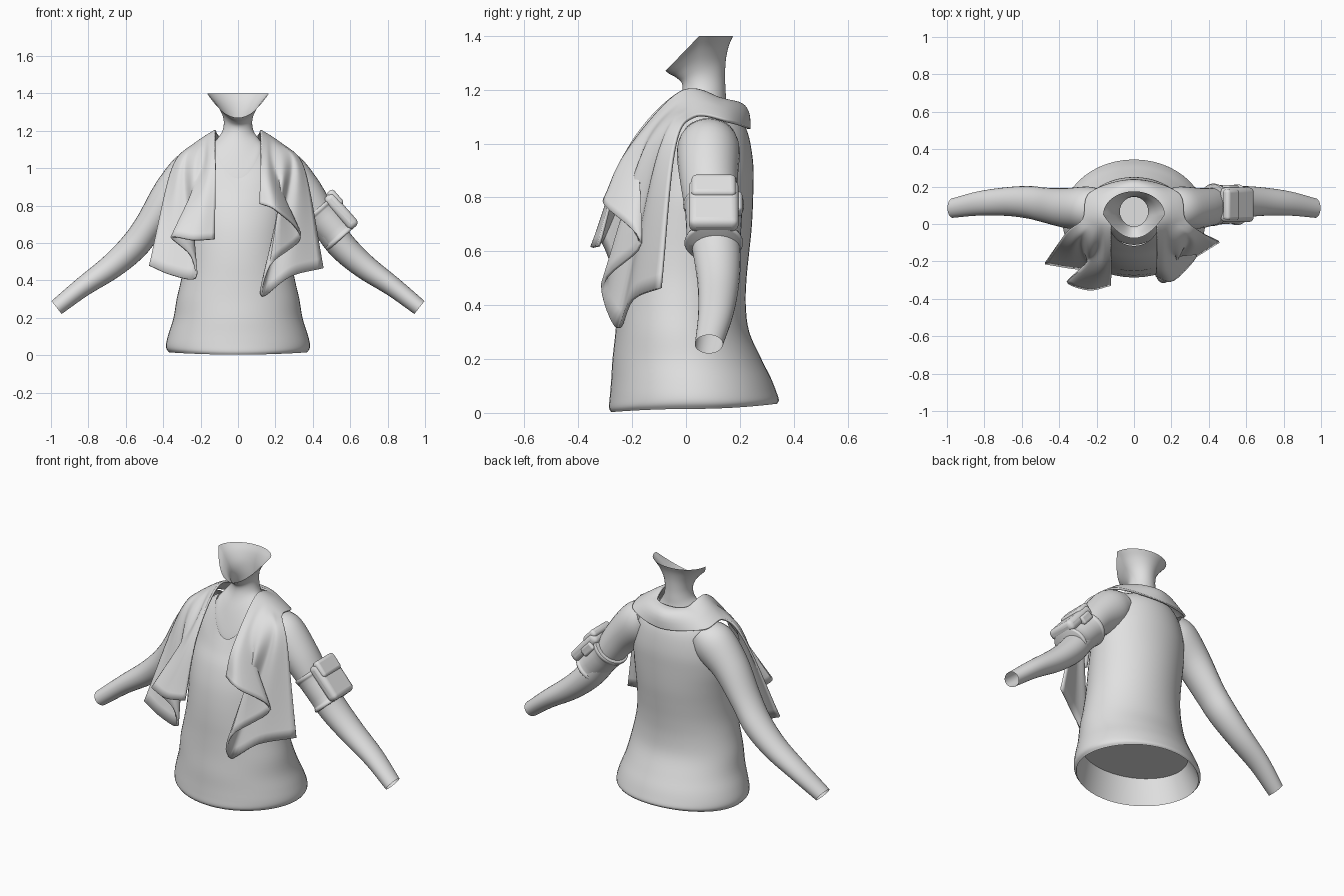
import bpy
from math import sin, cos, pi
from mathutils import Matrix, Vector

cube = bpy.data.objects.get("Cube")
if cube:
    bpy.data.objects.remove(cube, do_unlink=True)

# One plain grey for everything
grey = bpy.data.materials.new("light_grey")
grey.use_nodes = True
grey.diffuse_color = (0.75, 0.75, 0.75, 1)
for node in grey.node_tree.nodes:
    if node.type == "BSDF_PRINCIPLED":
        node.inputs["Base Color"].default_value = grey.diffuse_color
        node.inputs["Roughness"].default_value = 0.7


def finish(obj, angle=50):
    """Give an object its colour and smooth shading."""
    obj.data.materials.append(grey)
    bpy.ops.object.select_all(action="DESELECT")
    obj.select_set(True)
    bpy.context.view_layer.objects.active = obj
    bpy.ops.object.shade_smooth_by_angle(angle=angle * pi / 180)
    return obj


def spline(points, steps):
    """Smooth curve through every point; points may have any dimension."""
    first = [2 * a - b for a, b in zip(points[0], points[1])]
    last = [2 * a - b for a, b in zip(points[-1], points[-2])]
    pts = [first, *points, last]
    out = []
    for p, q, r, s in zip(pts, pts[1:], pts[2:], pts[3:]):
        for k in range(steps):
            t = k / steps
            out.append([b + t / 2 * (c - a + t * (2 * a - 5 * b + 4 * c - d
                        + t * (3 * (b - c) + d - a)))
                        for a, b, c, d in zip(p, q, r, s)])
    out.append(list(points[-1]))
    return out


def surface(name, rows, closed=True, cap_start=False, flip=False):
    """Skin a list of equally long rows of points."""
    n = len(rows[0])
    verts = [tuple(p) for row in rows for p in row]
    faces = []
    for i in range(len(rows) - 1):
        for j in range(n if closed else n - 1):
            k = (j + 1) % n
            face = (i * n + j, i * n + k, (i + 1) * n + k, (i + 1) * n + j)
            faces.append(face[::-1] if flip else face)
    if cap_start:
        faces.append(tuple(reversed(range(n))))
    mesh = bpy.data.meshes.new(name)
    mesh.from_pydata(verts, [], faces)
    mesh.update()
    obj = bpy.data.objects.new(name, mesh)
    bpy.context.collection.objects.link(obj)
    return finish(obj)


def body_ring(row, n=48):
    """Oval from half width, front y, back y, front/side/back z, and front pinch."""
    w, front, back, zf, zs, zb, *pinch = row
    power = pinch[0] if pinch else 1
    mid, depth = (front + back) / 2, (back - front) / 2
    ring = []
    for k in range(n):
        s, c = sin(2 * pi * k / n), cos(2 * pi * k / n)
        y = mid + depth * s if s > 0 else mid - depth * abs(s) ** power
        end = zb if s > 0 else zf
        ring.append((w * c, y, zs + (end - zs) * s * s))
    return ring


def body_loft(name, rows, cap_start=False):
    return surface(name, [body_ring(r) for r in spline(rows, 4)], cap_start=cap_start)


# Sleeveless shirt, hem to neckline
body_loft("shirt", [
    (.368, -.278, .338, .003, .015, .034),
    (.383, -.286, .345, .02, .035, .048),
    (.384, -.283, .335, .06, .065, .08),
    (.37, -.278, .315, .12, .12, .13),
    (.345, -.273, .28, .2, .2, .2),
    (.328, -.262, .235, .3, .3, .3),
    (.305, -.255, .222, .4, .4, .4),
    (.288, -.25, .225, .5, .5, .5),
    (.283, -.24, .235, .6, .6, .6),
    (.285, -.222, .245, .7, .7, .7),
    (.288, -.19, .25, .8, .8, .82),
    (.278, -.155, .25, .87, .9, .92),
    (.245, -.135, .235, .91, 1.02, 1.02),
    (.195, -.125, .21, .93, 1.09, 1.08),
    (.138, -.117, .17, .945, 1.13, 1.12),
])

# Turned-in hem with a closed underside
body_loft("hem_lining", [
    (.325, -.25, .265, .17, .17, .17),
    (.345, -.262, .3, .1, .1, .11),
    (.368, -.278, .338, .003, .015, .034),
], cap_start=True)

# Upper chest, neck and the flared open edge under the jaw
body_loft("neck", [
    (.2, -.1, .17, .87, 1.0, 1.0, 1),
    (.16, -.11, .165, .92, 1.08, 1.08, 1),
    (.132, -.106, .16, .955, 1.13, 1.12, 1),
    (.105, -.06, .15, 1.08, 1.165, 1.16, 1),
    (.083, -.02, .147, 1.17, 1.2, 1.2, 1),
    (.076, -.014, .145, 1.22, 1.25, 1.25, 1.1),
    (.09, -.036, .148, 1.245, 1.3, 1.31, 1.4),
    (.125, -.06, .158, 1.258, 1.355, 1.36, 1.8),
    (.165, -.076, .175, 1.27, 1.4, 1.4, 2),
])


# Arms: centre point, radius across, radius front to back
arm_rows = [
    (.18, .085, 1.02, .09, .1),
    (.25, .083, .97, .12, .117),
    (.36, .085, .86, .1, .107),
    (.47, .1, .7, .08, .094),
    (.555, .115, .585, .077, .088),
    (.675, .12, .475, .067, .077),
    (.83, .11, .365, .053, .065),
    (.97, .085, .255, .044, .052),
]


def limb(name, rows, side, steps, n=28):
    path = spline(rows, steps)
    rings = []
    for i, (x, y, z, r, ry) in enumerate(path):
        a, b = path[max(i - 1, 0)], path[min(i + 1, len(path) - 1)]
        d = Vector((b[0] - a[0], 0, b[2] - a[2])).normalized()
        ring = []
        for k in range(n):
            t = 2 * pi * k / n
            ring.append((side * (x - d.z * r * cos(t)), y + ry * sin(t),
                         z + d.x * r * cos(t)))
        rings.append(ring)
    return surface(name, rings, flip=side < 0)


for label, side in (("left", 1), ("right", -1)):
    limb(label + "_arm", arm_rows, side, 5)

# Armband on the left upper arm, with rolled lips at both ends
axis = Vector((.66, 0, -.75)).normalized()
out = Vector((-axis.z, 0, axis.x))
centre = Vector((.49, .103, .7))
band_profile = [(-.1, .09), (-.108, .102), (-.1, .11), (-.085, .108), (-.075, .104),
                (0, .1), (.07, .098), (.08, .103), (.092, .106), (.1, .098), (.095, .08)]
band_rows = []
for along, radius in band_profile:
    p = centre + axis * along
    band_rows.append((p.x, p.y, p.z, radius * .96, radius * 1.03))
limb("armband", band_rows, 1, 2, 36)


def padded_box(name, offset, size, bevel):
    """Rounded box set in the armband's frame: outward, back, along."""
    x, y, z = (v / 2 for v in size)
    verts = [(a, b, c) for a in (-x, x) for b in (-y, y) for c in (-z, z)]
    faces = [(0, 1, 3, 2), (4, 6, 7, 5), (0, 4, 5, 1), (2, 3, 7, 6), (0, 2, 6, 4), (1, 5, 7, 3)]
    mesh = bpy.data.meshes.new(name)
    mesh.from_pydata(verts, [], faces)
    obj = bpy.data.objects.new(name, mesh)
    bpy.context.collection.objects.link(obj)
    side = Vector((0, 1, 0))
    frame = Matrix((out, side, -axis)).transposed().to_4x4()
    place = centre + out * offset[0] + side * offset[1] - axis * offset[2]
    obj.matrix_world = Matrix.Translation(place) @ frame
    mod = obj.modifiers.new("rounding", "BEVEL")
    mod.width, mod.segments = bevel, 4
    return finish(obj)


# Pouch with flap and side clasp
padded_box("pouch", (.092, 0, .012), (.066, .185, .225), .026)
padded_box("pouch_flap", (.115, 0, .085), (.045, .165, .1), .018)
padded_box("pouch_clasp", (.07, .09, .04), (.05, .032, .09), .012)

# Towel: seven strands from the neck edge outward, hem to hem over the back
left_hem = [(.115, -.275, .81), (.21, -.3, .77), (.335, -.17, .63), (.17, -.31, .48),
            (.13, -.255, .315), (.28, -.2, .42), (.455, -.095, .465)]
right_hem = [(-.125, -.325, .62), (-.24, -.35, .615), (-.355, -.31, .63), (-.25, -.27, .53),
             (-.23, -.25, .41), (-.36, -.23, .43), (-.475, -.21, .48)]


def strand(j):
    pleat = .01 * (-1) ** j
    tuck = (1 - j / 6) ** 3

    def half(side):
        return [
            (side * (.12 + .04 * j), -.228 + .029 * j + pleat, .97),
            (side * (.122 + .025 * j), -.02 + .008 * j, 1.19 - .015 * j),
            (side * (.112 + .02 * j - .015 * tuck), .13 + .006 * j, 1.2 - .02 * j - .035 * tuck),
        ]

    middle = (0, .234 - .075 * tuck, 1.205 - .025 * j - .05 * tuck)
    return spline([left_hem[j], *half(1), middle, *reversed(half(-1)), right_hem[j]], 10)


strands = [strand(j) for j in range(len(left_hem))]
towel_rows = [spline(list(row), 6) for row in zip(*strands)]
towel = surface("towel", towel_rows, closed=False)
cloth = towel.modifiers.new("thickness", "SOLIDIFY")
cloth.thickness, cloth.offset = .012, 0
